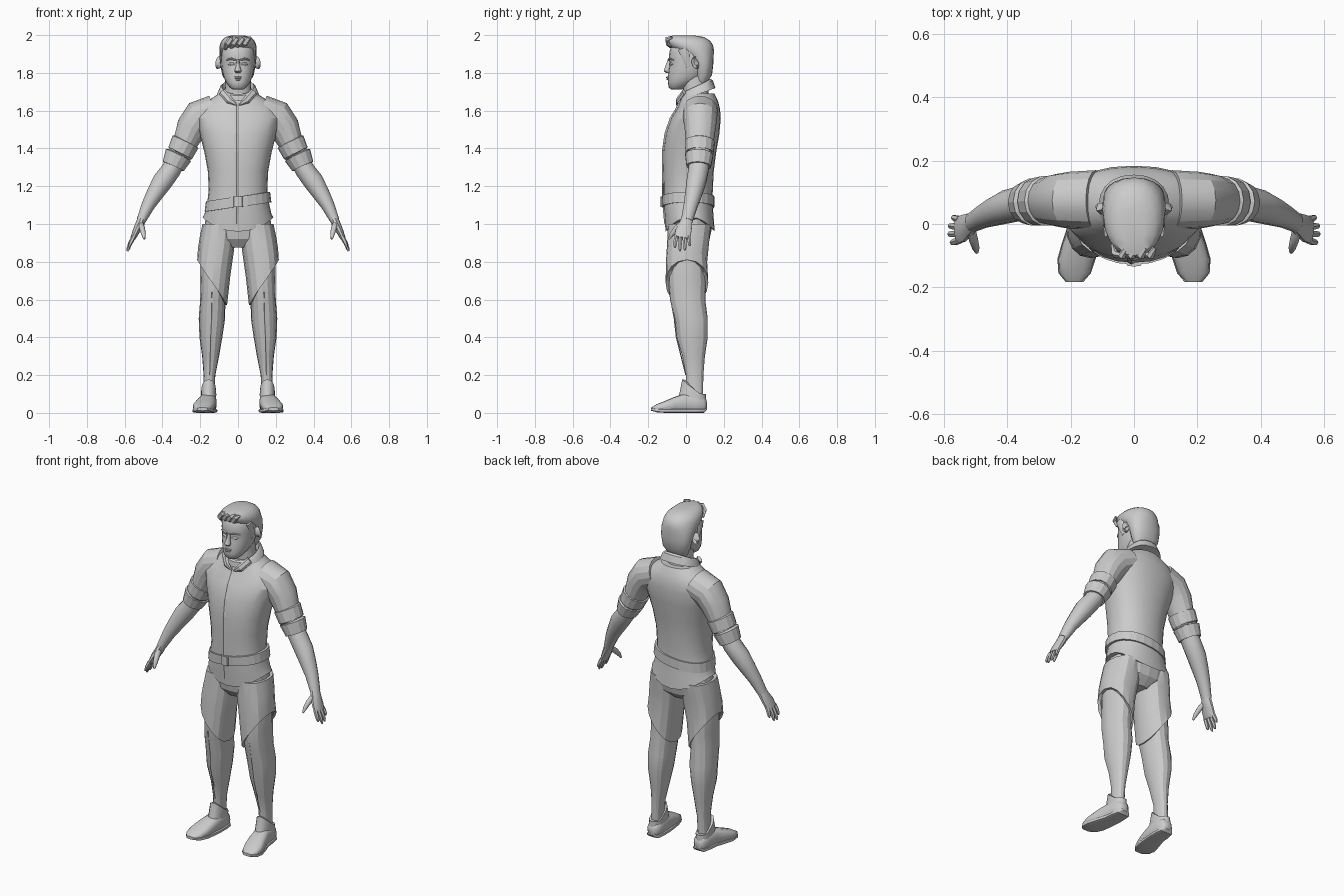
import bpy, bmesh
from math import sin, cos, pi
from mathutils import Vector


def loft(name, rings, smooth=None, mirror=False):
    """Skin a closed mesh over a list of equal-length rings."""
    bm = bmesh.new()
    vs = [[bm.verts.new(p) for p in r] for r in rings]
    n = len(vs[0])
    for a, b in zip(vs, vs[1:]):
        for i in range(n):
            j = (i + 1) % n
            bm.faces.new((a[i], a[j], b[j], b[i]))
    bm.faces.new(vs[0])
    bm.faces.new(vs[-1])
    bmesh.ops.recalc_face_normals(bm, faces=bm.faces)
    me = bpy.data.meshes.new(name)
    bm.to_mesh(me)
    bm.free()
    ob = bpy.data.objects.new(name, me)
    bpy.context.collection.objects.link(ob)
    if mirror:
        ob.modifiers.new("mirror", 'MIRROR')
    if smooth:
        bpy.ops.object.select_all(action='DESELECT')
        bpy.context.view_layer.objects.active = ob
        ob.select_set(True)
        bpy.ops.object.shade_smooth_by_angle(angle=smooth * pi / 180)
    return ob


def ring(z, x0, x1, y0, y1, n=16, p=0.9, dz=None):
    """Horizontal rounded ring; dz(cx, sy) bends its height."""
    out = []
    for i in range(n):
        a = 2 * pi * i / n
        c, s = cos(a), sin(a)
        cx = abs(c) ** p * (1 if c > 0 else -1)
        sy = abs(s) ** p * (1 if s > 0 else -1)
        out.append(Vector(((x0 + x1) / 2 + cx * (x1 - x0) / 2,
                           (y0 + y1) / 2 + sy * (y1 - y0) / 2,
                           z + (dz(c, s) if dz else 0))))
    return out


def sym(z, w, y0, y1, n=16, p=0.9, dz=None):
    return ring(z, -w, w, y0, y1, n, p, dz)


def tube(name, pts, n=12, smooth=None, mirror=True, ref=(0, 1, 0)):
    """Limb along a path of (x, y, z, thickness, depth toward ref)."""
    P = [Vector(q[:3]) for q in pts]
    rings = []
    for i, q in enumerate(pts):
        t = (P[min(i + 1, len(P) - 1)] - P[max(i - 1, 0)]).normalized()
        r = Vector(ref)
        v = (r - t * r.dot(t)).normalized()
        u = v.cross(t)
        rings.append([P[i] + u * q[3] * cos(2 * pi * k / n) + v * q[4] * sin(2 * pi * k / n)
                      for k in range(n)])
    return loft(name, rings, smooth, mirror)


# Shirt body with a curved hem
hem = lambda c, s: 0.05 * c * c - 0.025 * s * s
loft("shirt", [sym(.985, .188, -.108, .152, 24, dz=hem)] + [sym(*r, 24) for r in (
    (1.05, .178, -.115, .145), (1.12, .162, -.12, .14), (1.18, .155, -.12, .142),
    (1.28, .16, -.122, .147), (1.38, .178, -.122, .16), (1.48, .204, -.108, .177),
    (1.56, .23, -.08, .184), (1.61, .212, -.048, .18), (1.65, .165, -.033, .17),
    (1.69, .10, -.02, .15))], 22)

# Button placket, tilted belt and buckle
tube("placket", [(-.008, y, z, .012, .006) for z, y in (
    (1.0, -.109), (1.12, -.12), (1.28, -.122), (1.38, -.122), (1.48, -.108),
    (1.56, -.08), (1.61, -.049), (1.64, -.036))], 4, mirror=False)
tilt = lambda c, s: 0.025 * c
loft("belt", [sym(z, w, y0, y1, 24, dz=tilt) for z, w, y0, y1 in (
    (1.09, .165, -.115, .14), (1.09, .177, -.126, .15),
    (1.145, .17, -.128, .15), (1.145, .155, -.118, .14))])
loft("buckle", [sym(z, .024, -.134, -.115, 8, .4) for z in (1.09, 1.145)])

# Collar, dipping to the front, with two points
dip = lambda k: (lambda c, s: k * s)
loft("collar", [sym(1.685, .112, -.045, .156, 20, dz=dip(.035)),
                sym(1.72, .096, -.04, .142, 20, dz=dip(.04)),
                sym(1.728, .086, -.03, .13, 20, dz=dip(.04)),
                sym(1.68, .08, -.02, .12, 20, dz=dip(.03))], 30)
tube("collar_point", [(.006, -.05, 1.63, .004, .004), (.045, -.045, 1.655, .02, .008),
                      (.085, -.01, 1.70, .02, .01)], 6)

# Sleeves with two turned-up cuffs
tube("sleeve", [(.12, .075, 1.60, .085, .095), (.205, .075, 1.565, .092, .09),
                (.245, .075, 1.51, .082, .083), (.275, .073, 1.44, .067, .074),
                (.315, .07, 1.355, .06, .066)], 16, 22)
tube("upper_cuff", [(.275, .073, 1.44, .06, .066), (.278, .073, 1.435, .076, .08),
                    (.306, .071, 1.375, .07, .076), (.31, .071, 1.37, .058, .064)], 14)
tube("lower_cuff", [(.312, .07, 1.37, .055, .06), (.315, .07, 1.365, .074, .076),
                    (.343, .067, 1.305, .061, .066), (.34, .067, 1.31, .05, .055)], 14)

# Forearms and hands
tube("forearm", [(.32, .07, 1.345, .05, .055), (.355, .066, 1.285, .052, .055),
                 (.40, .055, 1.225, .054, .053), (.44, .04, 1.16, .045, .046),
                 (.475, .025, 1.10, .036, .038), (.512, .005, 1.02, .025, .032)], 14, 40)
tube("palm", [(.507, .006, 1.03, .024, .03), (.522, -.002, .995, .023, .037),
              (.54, -.014, .96, .019, .044), (.556, -.02, .925, .014, .044)], 10, 40)
for i, (y, tip) in enumerate(((-.052, .875), (-.03, .856), (-.008, .86), (.014, .885))):
    k = (.93 - tip) / .075
    tube("finger_%d" % (i + 1), [
        (.552, y, .935, .012, .0115), (.552 + .02 * k, y - .005 + i * .003, .93 - .035 * k, .011, .011),
        (.552 + .03 * k, y - .006 + i * .004, .93 - .062 * k, .009, .009),
        (.552 + .034 * k, y - .006 + i * .004, tip, .004, .004)], 6, 50)
tube("thumb", [(.517, -.012, 1.005, .016, .018), (.507, -.05, .975, .015, .017),
               (.50, -.076, .945, .012, .012), (.496, -.09, .92, .005, .005)], 8, 50)

# Hips, legs and slant-cut breeches
loft("hips", [sym(*r, 20) for r in ((1.08, .165, -.105, .13), (.98, .178, -.095, .138),
                                    (.92, .17, -.085, .125), (.875, .06, -.05, .08))])
loft("leg", [ring(*r) for r in (
    (.95, .01, .18, -.085, .12), (.8, .04, .2, -.09, .10), (.7, .05, .198, -.093, .105),
    (.6, .067, .2, -.085, .102), (.5, .068, .208, -.06, .115), (.4, .083, .204, -.05, .115),
    (.3, .10, .19, -.02, .10), (.2, .12, .182, 0, .092), (.1, .125, .185, 0, .09))], 22, True)
slant = lambda k: (lambda c, s: k * c)
loft("breeches", [ring(*r, dz=slant(k)) for r, k in (
    ((1.0, .012, .188, -.095, .132), 0), ((.9, .02, .203, -.1, .122), .03),
    ((.8, .04, .212, -.106, .112), .07), ((.69, .058, .216, -.108, .118), .12),
    ((.69, .066, .2, -.094, .106), .12))], 22, True)
# Narrow seam running down the shin
tube("shin_seam", [(.14, -.088, .64, .004, .003), (.14, -.062, .5, .004, .003),
                   (.145, -.051, .4, .004, .003), (.15, -.001, .2, .004, .003)], 4)

# Shoes: rings run heel to toe, then stand upright
shoe = ((.11, .135, .175, .02, .06), (.095, .118, .19, 0, .085), (.05, .113, .2, 0, .10),
        (0, .113, .205, 0, .105), (-.06, .118, .225, 0, .085), (-.11, .125, .239, 0, .064),
        (-.155, .14, .236, .004, .046), (-.184, .165, .212, .014, .028))
upright = lambda r: [Vector((p.x, p.z, p.y)) for p in r]
loft("shoe", [upright(ring(*r, p=.75)) for r in shoe], 45, True)
loft("sole", [upright(ring(y, a - .004, b + .003, lo * .8, .022 + lo * .4, p=.5))
              for y, a, b, lo, hi in shoe], 40, True)
loft("shoe_cuff", [ring(.05, .116, .198, -.05, .108), ring(.1, .115, .196, -.035, .106, dz=slant(0)),
                   ring(.125, .117, .194, -.02, .106, dz=dip(-.052)),
                   ring(.125, .125, .186, -.005, .096, dz=dip(-.05))], 40, True)

# Neck and head
loft("neck", [sym(*r) for r in ((1.62, .09, -.01, .14), (1.69, .072, -.015, .12),
                                (1.75, .068, -.02, .118), (1.80, .068, -.02, .12))], 60)
loft("head", [sym(*r, 20) for r in (
    (1.712, .028, -.078, -.02), (1.722, .043, -.091, .0), (1.75, .064, -.096, .05),
    (1.78, .077, -.096, .10), (1.82, .086, -.092, .12), (1.85, .09, -.086, .13),
    (1.875, .091, -.091, .135), (1.91, .091, -.088, .135), (1.95, .083, -.075, .12),
    (1.98, .05, -.04, .08))], 50)
loft("nose", [sym(*r, 8) for r in ((1.80, .012, -.106, -.08), (1.81, .019, -.118, -.075),
                                   (1.83, .012, -.111, -.075), (1.87, .008, -.097, -.07))], 50)
for nm, z, w, y in (("upper_lip", 1.776, .027, -.098), ("lower_lip", 1.766, .022, -.097)):
    tube(nm, [(-w, y + .012, z, .001, .001), (-w / 2, y, z, .005, .006), (0, y - .002, z, .005, .006),
              (w / 2, y, z, .005, .006), (w, y + .012, z, .001, .001)], 6, 50, False)
tube("brow", [(.012, -.092, 1.868, .004, .006), (.035, -.088, 1.875, .006, .007),
              (.062, -.066, 1.868, .003, .005)], 6, 50)
tube("eye", [(.018, -.084, 1.845, .002, .003), (.026, -.083, 1.847, .007, .006),
             (.042, -.077, 1.847, .007, .006), (.052, -.07, 1.845, .002, .003)], 8, 50)
tube("ear", [(.085, .045, 1.845, .012, .022), (.097, .048, 1.85, .02, .034),
             (.104, .055, 1.855, .02, .034), (.102, .055, 1.852, .012, .024)], 10, 50, ref=(0, 0, 1))

# Hair cap with a swept-up fringe and sideburns
loft("hair", [sym(*r, 20) for r in (
    (1.745, .06, .05, .11), (1.79, .084, .045, .138), (1.85, .095, .03, .145),
    (1.90, .099, -.01, .147), (1.925, .099, -.066, .147), (1.95, .096, -.094, .142),
    (1.972, .086, -.105, .126), (1.99, .066, -.1, .095), (1.998, .035, -.07, .045))], 40)
tube("sideburn", [(.088, -.015, 1.93, .008, .03), (.091, .0, 1.88, .007, .02),
                  (.086, .012, 1.83, .005, .01)], 8, 50)
for i, x in enumerate((-.055, -.025, .005, .035)):
    tube("fringe_%d" % (i + 1), [(x - .012, -.066, 1.925 + .004 * i, .006, .006),
                                 (x, -.096, 1.955, .017, .012), (x + .018, -.1, 1.98, .016, .012),
                                 (x + .03, -.075, 1.988, .006, .008)], 6, 30, False)
